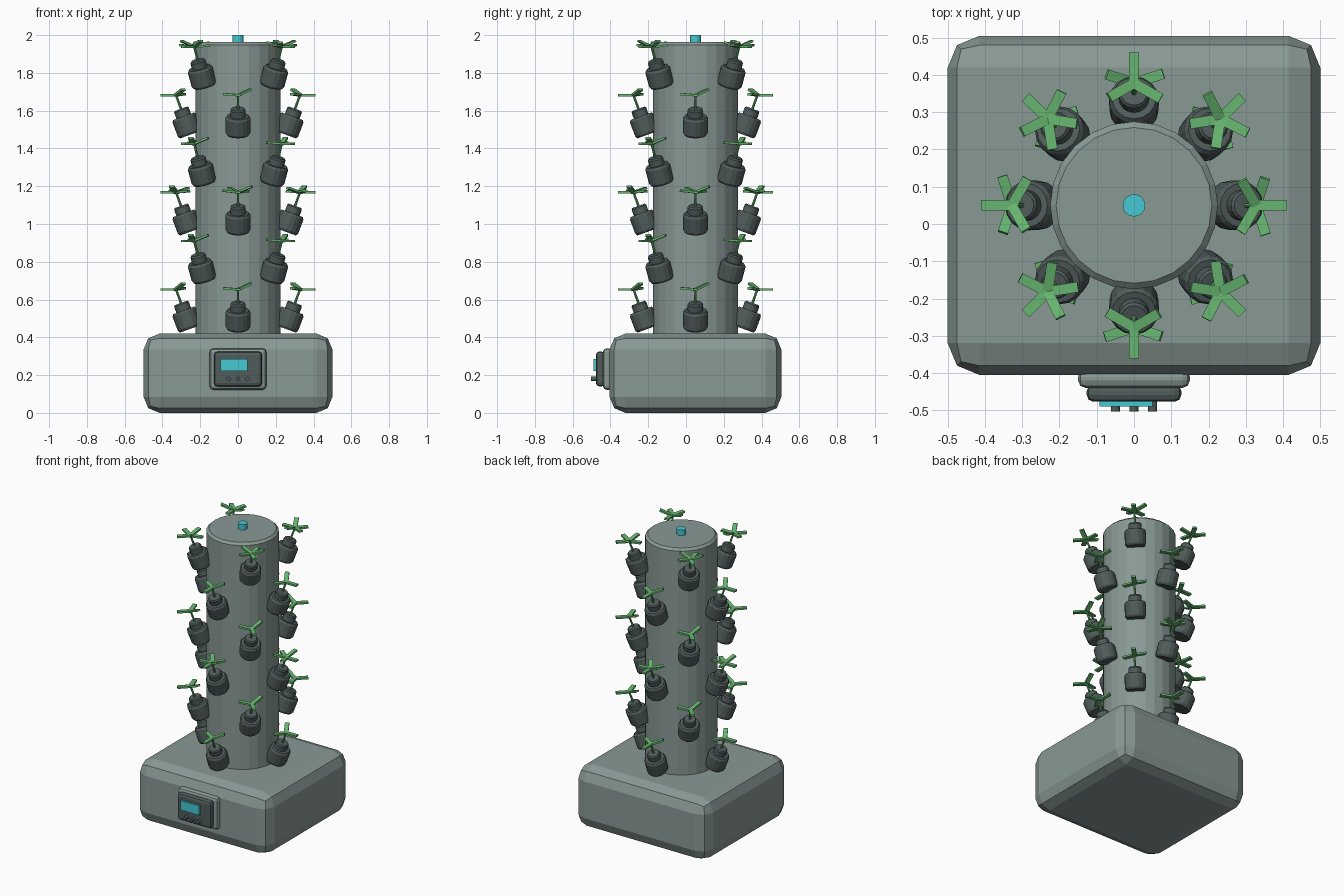
import bpy, bmesh, math
from mathutils import Matrix, Vector

cube = bpy.data.objects.get("Cube")
if cube:
    bpy.data.objects.remove(cube, do_unlink=True)


def material(name, color):
    m = bpy.data.materials.new(name)
    m.use_nodes = True
    m.diffuse_color = (*color, 1)
    bsdf = next(n for n in m.node_tree.nodes if n.type == 'BSDF_PRINCIPLED')
    bsdf.inputs["Base Color"].default_value = (*color, 1)
    bsdf.inputs["Roughness"].default_value = 0.6
    return m


GREY = material("sage grey", (0.25, 0.32, 0.30))
DARK = material("dark slate", (0.08, 0.108, 0.105))
GREEN = material("leaf green", (0.135, 0.46, 0.16))
CYAN = material("cyan", (0.06, 0.58, 0.65))
CENTRE_Y = 0.05


def finish(bm, name, mat, matrix=Matrix()):
    bmesh.ops.recalc_face_normals(bm, faces=bm.faces)
    mesh = bpy.data.meshes.new(name)
    bm.to_mesh(mesh)
    bm.free()
    mesh.materials.append(mat)
    obj = bpy.data.objects.new(name, mesh)
    obj.matrix_world = matrix
    bpy.context.collection.objects.link(obj)
    return obj


def add_box(bm, low, high, matrix=Matrix()):
    low, high = Vector(low), Vector(high)
    place = Matrix.Translation((low + high) / 2) @ Matrix.Diagonal((*(high - low), 1))
    bmesh.ops.create_cube(bm, size=1, matrix=matrix @ place)


def box(name, low, high, mat, bevel=0.0, segments=2):
    bm = bmesh.new()
    add_box(bm, low, high)
    if bevel:
        bmesh.ops.bevel(bm, geom=bm.edges[:], offset=bevel, segments=segments,
                        profile=0.5, affect='EDGES')
    return finish(bm, name, mat)


def add_lathe(bm, profile, sides):
    """Stack rings of (radius, height) and close both ends."""
    rings = []
    for r, z in profile:
        rings.append([bm.verts.new((r * math.cos(math.tau * i / sides),
                                    r * math.sin(math.tau * i / sides), z))
                      for i in range(sides)])
    for a, b in zip(rings, rings[1:]):
        for i in range(sides):
            j = (i + 1) % sides
            bm.faces.new((a[i], a[j], b[j], b[i]))
    bm.faces.new(rings[0][::-1])
    bm.faces.new(rings[-1])


def lathe(name, profile, sides, mat, matrix=Matrix()):
    bm = bmesh.new()
    add_lathe(bm, profile, sides)
    return finish(bm, name, mat, matrix)


# Reservoir base, column and nozzle
box("reservoir_base", (-0.5, -0.405, 0), (0.5, 0.505, 0.42), GREY, 0.085)
axis = Matrix.Translation((0, CENTRE_Y, 0))
lathe("tower_column", [(0.225, 0.40), (0.225, 1.948), (0.209, 1.963)], 24, GREY, axis)
lathe("top_nozzle", [(0.03, 1.95), (0.03, 2.0)], 16, CYAN, axis)

# Control panel
box("panel_mount", (-0.15, -0.44, 0.122), (0.15, -0.39, 0.342), GREY, 0.02)
box("panel_body", (-0.127, -0.477, 0.14), (0.127, -0.43, 0.325), DARK, 0.018)
box("panel_screen", (-0.092, -0.49, 0.222), (0.05, -0.47, 0.285), CYAN)
for i in range(3):
    place = Matrix.Translation(((i - 1) * 0.05, -0.47, 0.18)) @ Matrix.Rotation(math.pi / 2, 4, 'X')
    lathe(f"panel_button_{i + 1}", [(0.012, 0), (0.012, 0.033)], 12, DARK, place)

# Planting cups and seedlings, local +x pointing outwards from the column
TILT = math.radians(20)
CUP = [(0.058, 0), (0.066, 0.012), (0.067, 0.092), (0.059, 0.104), (0.041, 0.104),
       (0.041, 0.138), (0.035, 0.146)]
LEAF_LIFT = (0, 22, 4, 16, 6)


def seedling(name, leaf_count, frame, lean):
    bm = bmesh.new()
    add_lathe(bm, [(0.007, 0.13), (0.006, 0.222)], 8)
    bmesh.ops.transform(bm, matrix=lean, verts=bm.verts)
    top = lean @ Vector((0, 0, 0.222))
    for i in range(leaf_count):
        turn = Matrix.Rotation(math.tau * i / leaf_count, 4, 'Z')
        lift = Matrix.Rotation(-math.radians(LEAF_LIFT[i]), 4, 'Y')
        add_box(bm, (-0.006, -0.014, -0.006), (0.083, 0.014, 0.006),
                Matrix.Translation(top) @ turn @ lift)
    finish(bm, name, GREEN, frame)


for row in range(6):
    height = 0.445 + row * 0.257
    for k in range(4):
        angle = math.tau * k / 4 + (row % 2) * math.pi / 4
        frame = axis @ Matrix.Rotation(angle, 4, 'Z')
        lean = Matrix.Translation((0.252, 0, height)) @ Matrix.Rotation(TILT, 4, 'Y')
        tag = f"{row + 1}_{k + 1}"
        lathe(f"planting_cup_{tag}", CUP, 16, DARK, frame @ lean)
        seedling(f"seedling_{tag}", 5 if row % 3 == 2 else 3, frame, lean)
